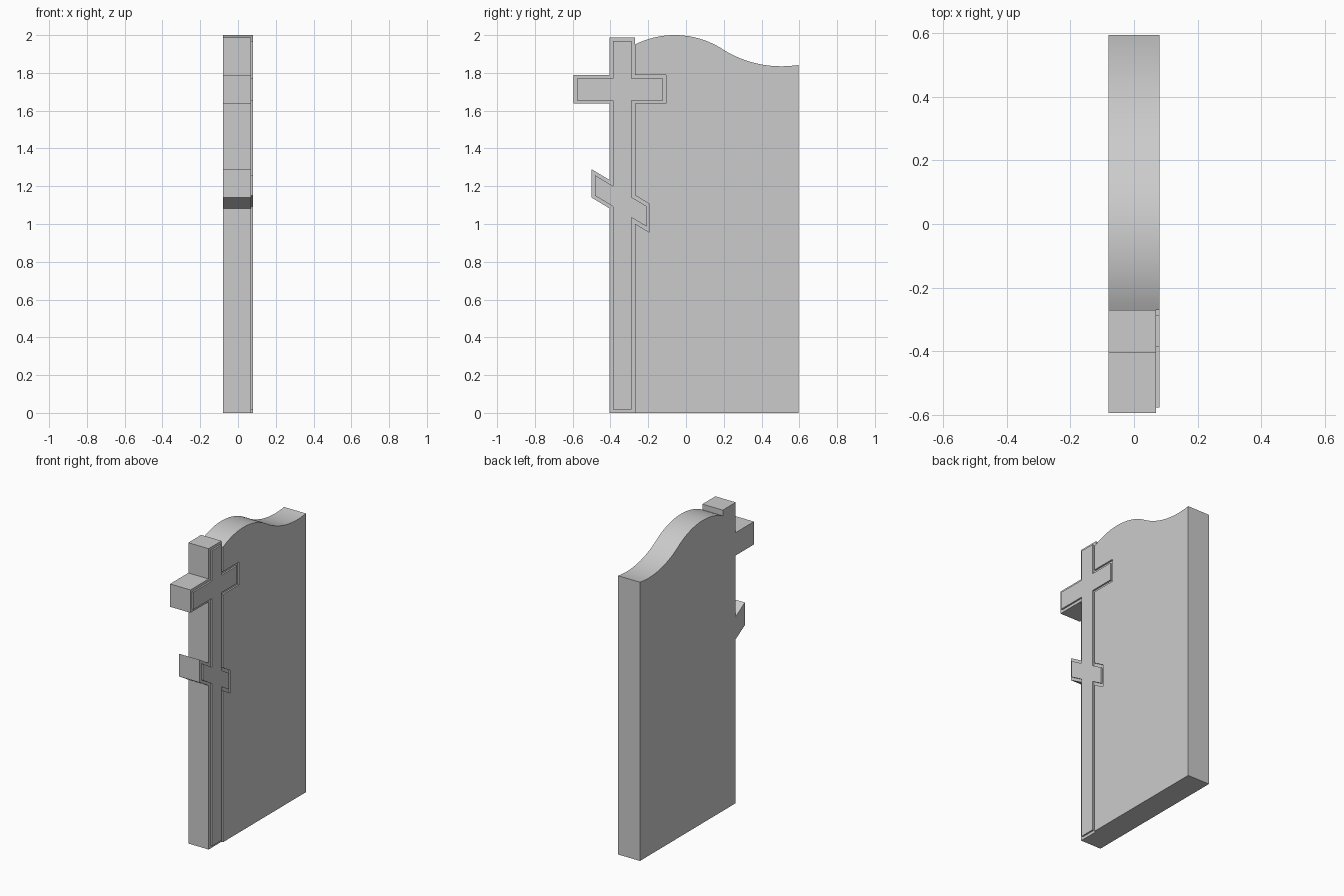
import bpy, bmesh, math

if "Cube" in bpy.data.objects:
    bpy.data.objects.remove(bpy.data.objects["Cube"])

BACK, FLOOR, FRONT = -0.08, 0.069, 0.08   # depth levels along x

# Cross outline as (y, z): left side going down, right side going up
left = [(-.405, 1.988), (-.405, 1.788), (-.595, 1.788), (-.595, 1.637),
        (-.405, 1.637), (-.405, 1.233), (-.5, 1.29), (-.5, 1.14),
        (-.405, 1.083), (-.405, 0)]
right = [(-.27, 0), (-.27, 1.002), (-.192, .955), (-.192, 1.105),
         (-.27, 1.152), (-.27, 1.637), (-.105, 1.637), (-.105, 1.788),
         (-.27, 1.788), (-.27, 1.9505)]
tip = (-.27, 1.988)


def arc(cy, cz, radius, a0, a1, steps):
    """Points on an arc; angles in degrees measured from straight up."""
    out = []
    for i in range(steps + 1):
        a = math.radians(a0 + (a1 - a0) * i / steps)
        out.append((cy + radius * math.sin(a), cz + radius * math.cos(a)))
    return out


# Wavy slab top, from the right edge back to the cross
dip = arc(.505, 1.835 + .582, .582, 180 - 8.9, 180 + 32.5, 20)
hump = arc(-.06, 2 - .47, .47, 32.5, -26.5, 28)
slab = [(.595, 0), (.595, dip[0][1])] + dip[1:] + hump[1:-1]

bm = bmesh.new()
cache = {}


def vert(p, x):
    if (p, x) not in cache:
        cache[p, x] = bm.verts.new((x, p[0], p[1]))
    return cache[p, x]


def column(p, x0, x1):
    """Vertices at p between two depths, including any shared middle one."""
    vert(p, x0), vert(p, x1)
    return [cache[p, x] for x in (BACK, FLOOR, FRONT)
            if x0 <= x <= x1 and (p, x) in cache]


def cap(points, x):
    return bm.faces.new([vert(p, x) for p in points])


def walls(points, x0, x1):
    for a, b in zip(points, points[1:]):
        bm.faces.new(column(a, x0, x1) + column(b, x0, x1)[::-1])


# Recessed cross floor and its outer walls
cross = cap(left + right + [tip], FLOOR)
walls([right[-1], tip] + left + [right[0]], BACK, FLOOR)

# Slab: outer walls, walls of the recess, front panel and flush back
walls([right[0]] + slab + [right[-1]], BACK, FRONT)
walls(right, FLOOR, FRONT)
cap(slab + right[::-1], FRONT)
cap(left + [right[0]] + slab + [right[-1], tip], BACK)
bmesh.ops.recalc_face_normals(bm, faces=bm.faces)

# Raised inner cross
bmesh.ops.inset_individual(bm, faces=[cross], thickness=.018, use_even_offset=True)
raised = bmesh.ops.extrude_discrete_faces(bm, faces=[cross])["faces"]
bmesh.ops.translate(bm, verts=raised[0].verts[:], vec=(FRONT - FLOOR, 0, 0))

mesh = bpy.data.meshes.new("memorial_slab")
bm.to_mesh(mesh)
bm.free()
obj = bpy.data.objects.new("memorial_slab", mesh)
bpy.context.collection.objects.link(obj)

# Smooth wave on top, sharp edges elsewhere
bpy.context.view_layer.objects.active = obj
obj.select_set(True)
bpy.ops.object.shade_smooth_by_angle(angle=math.radians(15))
